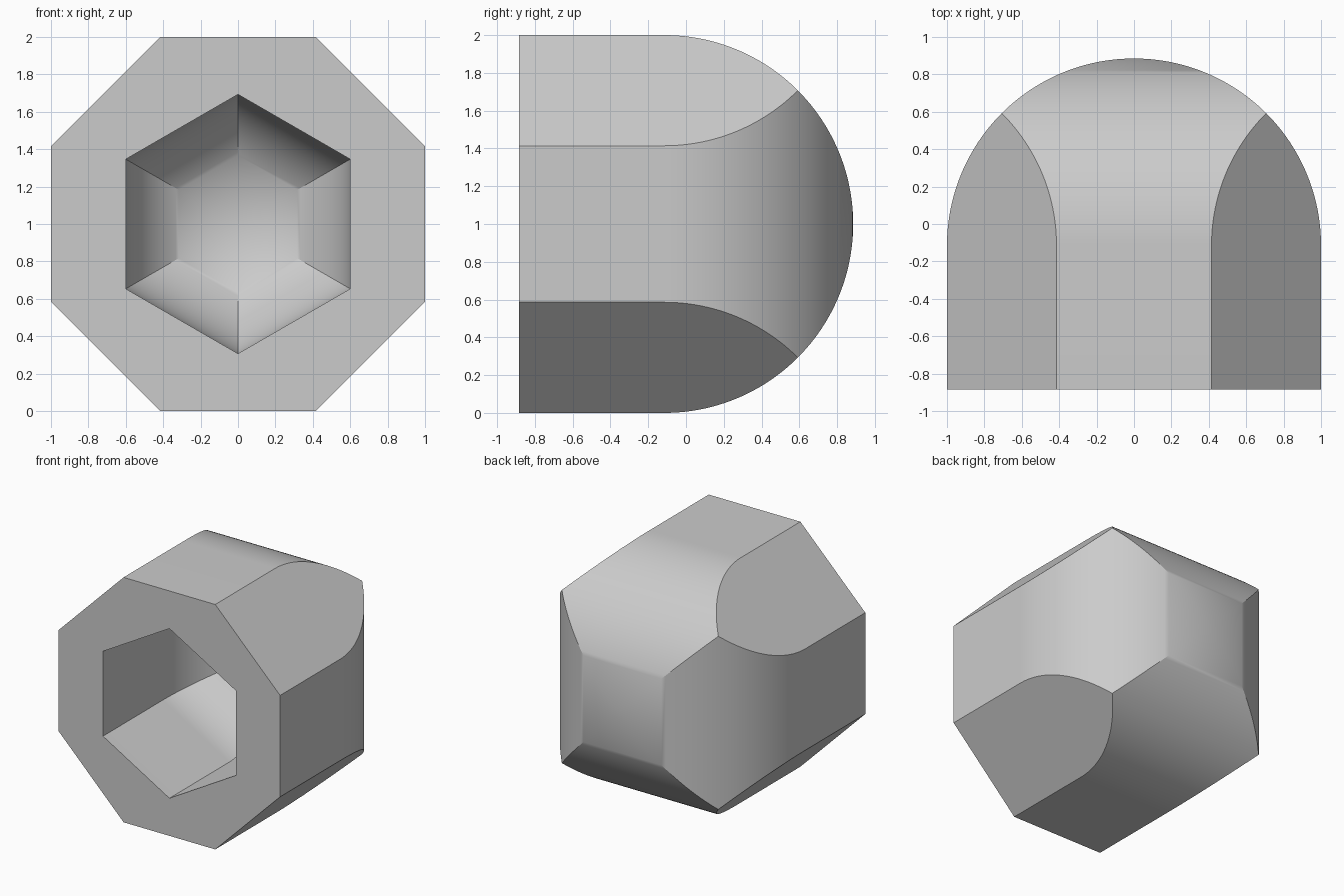
import bpy, bmesh
from math import sin, cos, pi, radians, sqrt
from mathutils import Vector

if "Cube" in bpy.data.objects:
    bpy.data.objects.remove(bpy.data.objects["Cube"])

BEND = -0.115      # where the straight walls start to curve inward
FRONT = -0.885
STEPS = 48

grey = bpy.data.materials.new("plain grey")
grey.use_nodes = True
grey.diffuse_color = (0.6, 0.6, 0.6, 1)
grey.node_tree.nodes["Principled BSDF"].inputs["Base Color"].default_value = (0.6, 0.6, 0.6, 1)


def domed_prism(sides, apothem, start_angle, front):
    """Straight prism along y that closes at the back in a faceted dome."""
    bm = bmesh.new()
    reach = apothem / cos(pi / sides)

    def ring(scale, y):
        angles = [start_angle + 2 * pi * i / sides for i in range(sides)]
        return [bm.verts.new((reach * scale * cos(a), y, 1 + reach * scale * sin(a))) for a in angles]

    rings = [ring(1, front)]
    for i in range(STEPS):
        t = pi / 2 * i / STEPS
        rings.append(ring(cos(t), BEND + apothem * sin(t)))
    tip = bm.verts.new((0, BEND + apothem, 1))
    bm.faces.new(rings[0])
    for a, b in zip(rings, rings[1:]):
        for i in range(sides):
            j = (i + 1) % sides
            bm.faces.new((a[i], a[j], b[j], b[i]))
    for i in range(sides):
        bm.faces.new((rings[-1][i], rings[-1][(i + 1) % sides], tip))
    return bm


def make_object(name, bm):
    bmesh.ops.recalc_face_normals(bm, faces=bm.faces)
    mesh = bpy.data.meshes.new(name)
    bm.to_mesh(mesh)
    bm.free()
    mesh.materials.append(grey)
    obj = bpy.data.objects.new(name, mesh)
    bpy.context.collection.objects.link(obj)
    return obj


# Outer shell: square domed prism with its four corners cut to an octagon
bm = domed_prism(4, 1, pi / 4, FRONT)
for sx in (-1, 1):
    for sz in (-1, 1):
        normal = Vector((sx, 0, sz)).normalized()
        cut = bmesh.ops.bisect_plane(
            bm, geom=bm.verts[:] + bm.edges[:] + bm.faces[:], dist=1e-6,
            plane_co=Vector((0, 0, 1)) + normal, plane_no=normal, clear_outer=True)
        rim = [e for e in cut["geom_cut"] if isinstance(e, bmesh.types.BMEdge)]
        bmesh.ops.holes_fill(bm, edges=rim, sides=0)
shell = make_object("octagonal_shell", bm)

# Hexagonal hollow, open at the front
cutter = make_object("hollow_cutter", domed_prism(6, 0.6, pi / 2, FRONT - 0.2))
cutter.hide_render = True
cutter.hide_set(True)

hollow = shell.modifiers.new("hollow", "BOOLEAN")
hollow.operation = "DIFFERENCE"
hollow.solver = "EXACT"
hollow.object = cutter

# Bake the hollow, then smooth the curved faces and keep the sharp edges
bpy.context.view_layer.objects.active = shell
shell.select_set(True)
bpy.ops.object.modifier_apply(modifier=hollow.name)
bpy.data.objects.remove(cutter)
bpy.ops.object.shade_smooth_by_angle(angle=radians(30))
